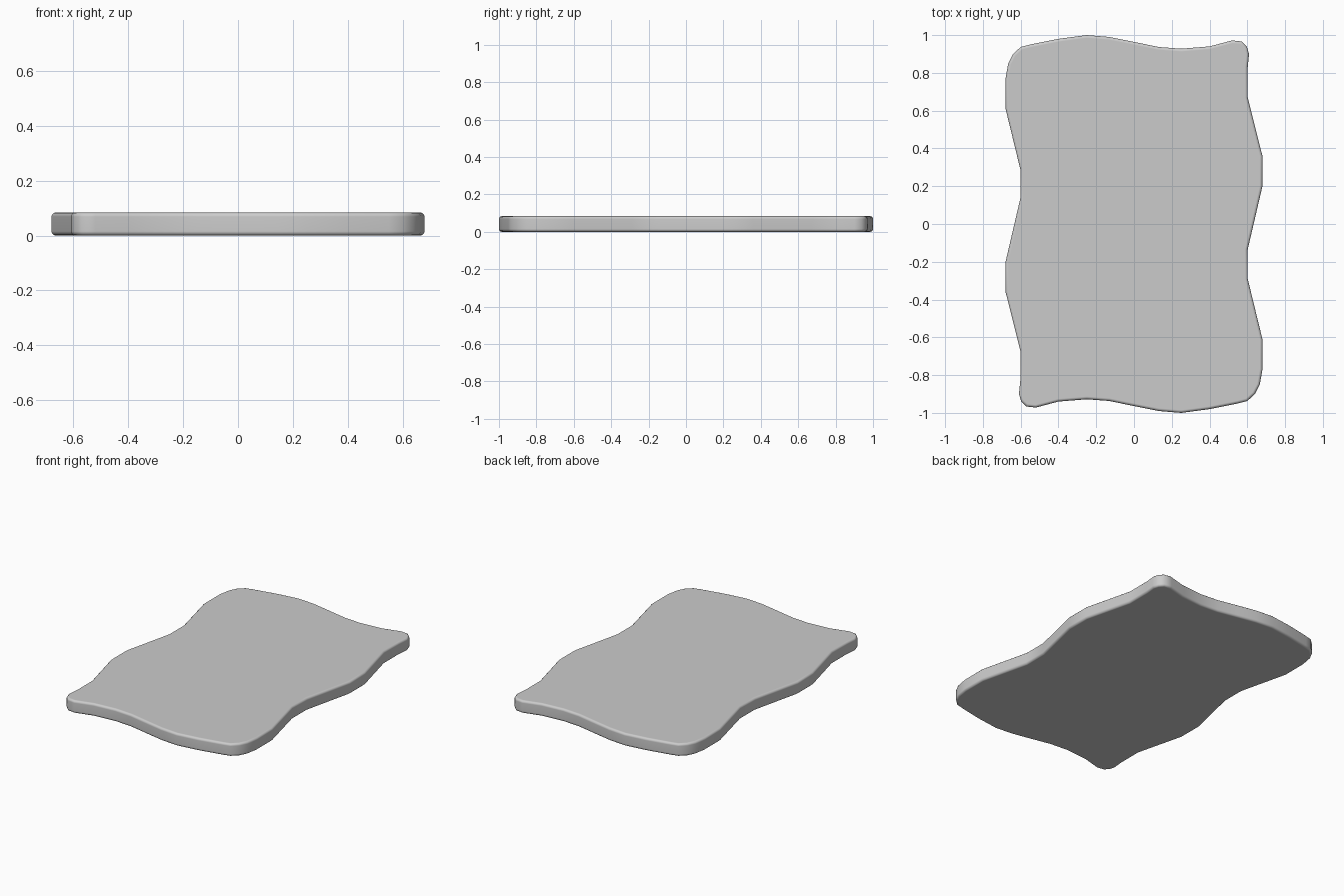
import bpy, bmesh, math

if "Cube" in bpy.data.objects:
    bpy.data.objects.remove(bpy.data.objects["Cube"])

HEIGHT = 0.084

# Half of the wavy outline (clockwise from the top right corner);
# the other half is the same curve turned by 180 degrees
half = [(0.52, 0.972), (0.57, 0.966), (0.598, 0.938), (0.609, 0.90), (0.602, 0.83),
        (0.602, 0.67), (0.68, 0.36), (0.68, 0.20), (0.602, -0.135),
        (0.602, -0.29), (0.68, -0.61), (0.68, -0.77), (0.666, -0.85),
        (0.64, -0.90), (0.60, -0.937), (0.55, -0.95), (0.40, -0.98),
        (0.25, -1.0), (0.13, -0.99), (0.0, -0.964), (-0.13, -0.937),
        (-0.25, -0.928), (-0.40, -0.94)]
outline = half + [(-x, -y) for x, y in half]

# Wavy slab: outline extruded upwards
bm = bmesh.new()
base = bm.faces.new([bm.verts.new((x, y, 0)) for x, y in outline])
top = bmesh.ops.extrude_face_region(bm, geom=[base], use_keep_orig=True)
bmesh.ops.translate(bm, vec=(0, 0, HEIGHT),
                    verts=[g for g in top["geom"] if isinstance(g, bmesh.types.BMVert)])
bmesh.ops.recalc_face_normals(bm, faces=bm.faces)

# Softly rounded top and bottom rims
rims = [e for e in bm.edges if abs(e.verts[0].co.z - e.verts[1].co.z) < 1e-5]
bmesh.ops.bevel(bm, geom=rims, offset=0.015, segments=3, profile=0.5, affect='EDGES')
mesh = bpy.data.meshes.new("wavy_slab")
bm.to_mesh(mesh)
bm.free()
slab = bpy.data.objects.new("wavy_slab", mesh)
bpy.context.collection.objects.link(slab)

# Smooth shading, keeping the large faces flat
bpy.context.view_layer.objects.active = slab
slab.select_set(True)
bpy.ops.object.shade_smooth_by_angle(angle=math.radians(40))
normals = slab.modifiers.new("flat_faces", 'WEIGHTED_NORMAL')
normals.keep_sharp = True
